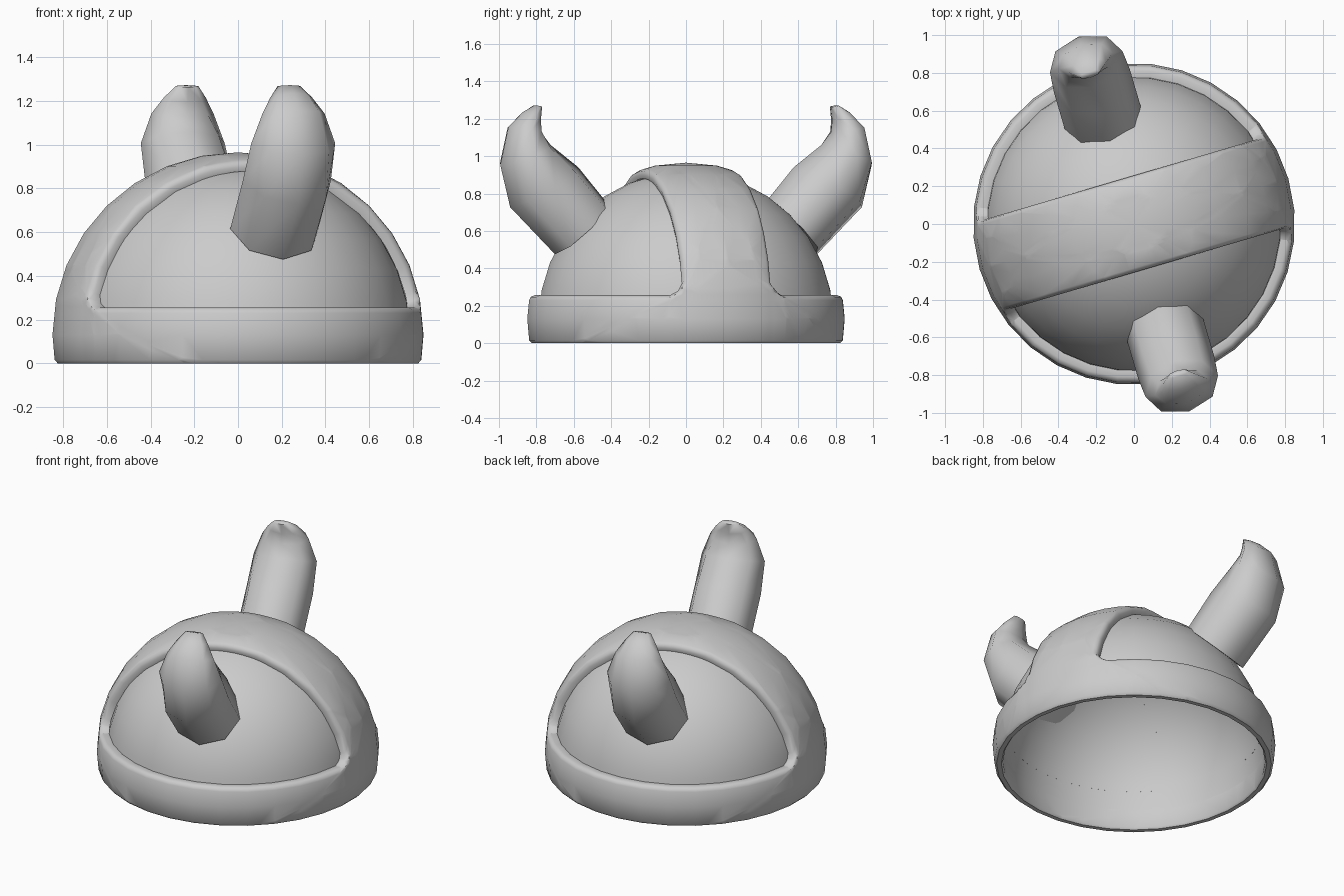
import bpy, bmesh, math
from mathutils import Vector, Matrix

cube = bpy.data.objects.get("Cube")
if cube:
    bpy.data.objects.remove(cube)

TURN = math.radians(16.4)          # the whole helmet is turned about z
CENTRE = Vector((0, 0, 0.13))      # centre of the dome

grey = bpy.data.materials.new("light grey")
grey.use_nodes = True
COLOUR = (0.6, 0.6, 0.6, 1)
grey.diffuse_color = COLOUR
grey.node_tree.nodes["Principled BSDF"].inputs["Base Color"].default_value = COLOUR


def finish(bm, name, sharp):
    """Turn a bmesh into a smooth-shaded object with sharp edges kept."""
    bmesh.ops.recalc_face_normals(bm, faces=bm.faces)
    bmesh.ops.transform(bm, matrix=Matrix.Rotation(TURN, 4, "Z"), verts=bm.verts)
    mesh = bpy.data.meshes.new(name)
    bm.to_mesh(mesh)
    bm.free()
    mesh.materials.append(grey)
    mesh.shade_smooth()
    mesh.set_sharp_from_angle(angle=math.radians(sharp))
    obj = bpy.data.objects.new(name, mesh)
    bpy.context.collection.objects.link(obj)


def arc(radius, height, steps=8):
    """Quarter ellipse profile from the rim up to the pole."""
    angles = [i * math.pi / 2 / steps for i in range(steps + 1)]
    return [(radius * math.cos(a), CENTRE.z + height * math.sin(a)) for a in angles]


def revolve(profile, segments=32):
    bm = bmesh.new()
    verts = [bm.verts.new((r, 0, z)) for r, z in profile]
    edges = [bm.edges.new(pair) for pair in zip(verts, verts[1:])]
    bmesh.ops.spin(bm, geom=verts + edges, cent=(0, 0, 0), axis=(0, 0, 1),
                   angle=math.tau, steps=segments)
    bmesh.ops.remove_doubles(bm, verts=bm.verts, dist=0.0005)
    return bm


# Inner dome
finish(revolve(arc(0.79, 0.787)), "dome", 40)

# Rim and crossing strip: one shell with two rounded panels cut out
shell = revolve([(0.79, 0.13), (0.79, 0.012), (0.80, 0), (0.828, 0), (0.842, 0.015)]
                + arc(0.852, 0.835))

HALF_STRIP, RIM_TOP, FILLET = 0.254, 0.26, 0.09


def panel_planes(side):
    """Half spaces whose overlap is one panel with a rounded lower corner."""
    corner = Vector((0, side * (HALF_STRIP + FILLET), RIM_TOP + FILLET))
    planes = []
    for degrees in (0, 30, 60, 90):
        t = math.radians(degrees)
        n = Vector((0, side * math.cos(t), math.sin(t)))
        planes.append((n, n.dot(corner) - FILLET))
    return planes


PANELS = [panel_planes(1), panel_planes(-1)]


def depth(p):
    """How far a point lies inside the nearest panel (negative outside)."""
    return max(min(n.dot(p) - c for n, c in planes) for planes in PANELS)


for planes in PANELS:
    for margin in (0, 0.012, 0.03):
        for n, c in planes:
            bmesh.ops.bisect_plane(shell, geom=shell.verts[:] + shell.edges[:] + shell.faces[:],
                                   dist=0.0005, plane_co=n * (c - margin), plane_no=n)
inside = [f for f in shell.faces if depth(f.calc_center_median()) > 0]
bmesh.ops.delete(shell, geom=inside, context="FACES")

# Rounded panel border, then walls down to the dome
for v in shell.verts:
    d = depth(v.co)
    drop = 0.97 if d > -0.001 else 0.992 if d > -0.013 else 1
    v.co = CENTRE + (v.co - CENTRE) * drop
border = [e for e in shell.edges if e.is_boundary and min(v.co.z for v in e.verts) > 0.2]
walls = bmesh.ops.extrude_edge_only(shell, edges=border)["geom"]
for v in walls:
    if isinstance(v, bmesh.types.BMVert):
        v.co = CENTRE + (v.co - CENTRE).normalized() * 0.787
finish(shell, "rim_and_strip", 40)

# Horns: each section is outer (y, z), inner (y, z) and half width
SECTIONS = [
    ((0.73, 0.475), (0.445, 0.755), 0.21),
    ((0.98, 0.727), (0.60, 0.94), 0.21),
    ((1.035, 0.952), (0.755, 1.06), 0.20),
    ((0.99, 1.155), (0.81, 1.13), 0.148),
    ((0.91, 1.235), (0.815, 1.195), 0.10),
    ((0.845, 1.272), (0.808, 1.262), 0.055),
]


def horn(name, side, sides=8):
    bm = bmesh.new()
    rings = []
    for outer, inner, width in SECTIONS:
        a = Vector((0, side * outer[0], outer[1]))
        b = Vector((0, side * inner[0], inner[1]))
        ring = []
        for i in range(sides):
            t = math.tau * i / sides
            p = (a + b) / 2 + (a - b) / 2 * math.cos(t)
            p.x = width * math.sin(t)
            ring.append(bm.verts.new(p))
        rings.append(ring)
    for low, high in zip(rings, rings[1:]):
        for i in range(sides):
            j = (i + 1) % sides
            bm.faces.new((low[i], low[j], high[j], high[i]))
    bm.faces.new(rings[0])
    bm.faces.new(rings[-1])
    finish(bm, name, 75)


horn("back_horn", 1)
horn("front_horn", -1)
